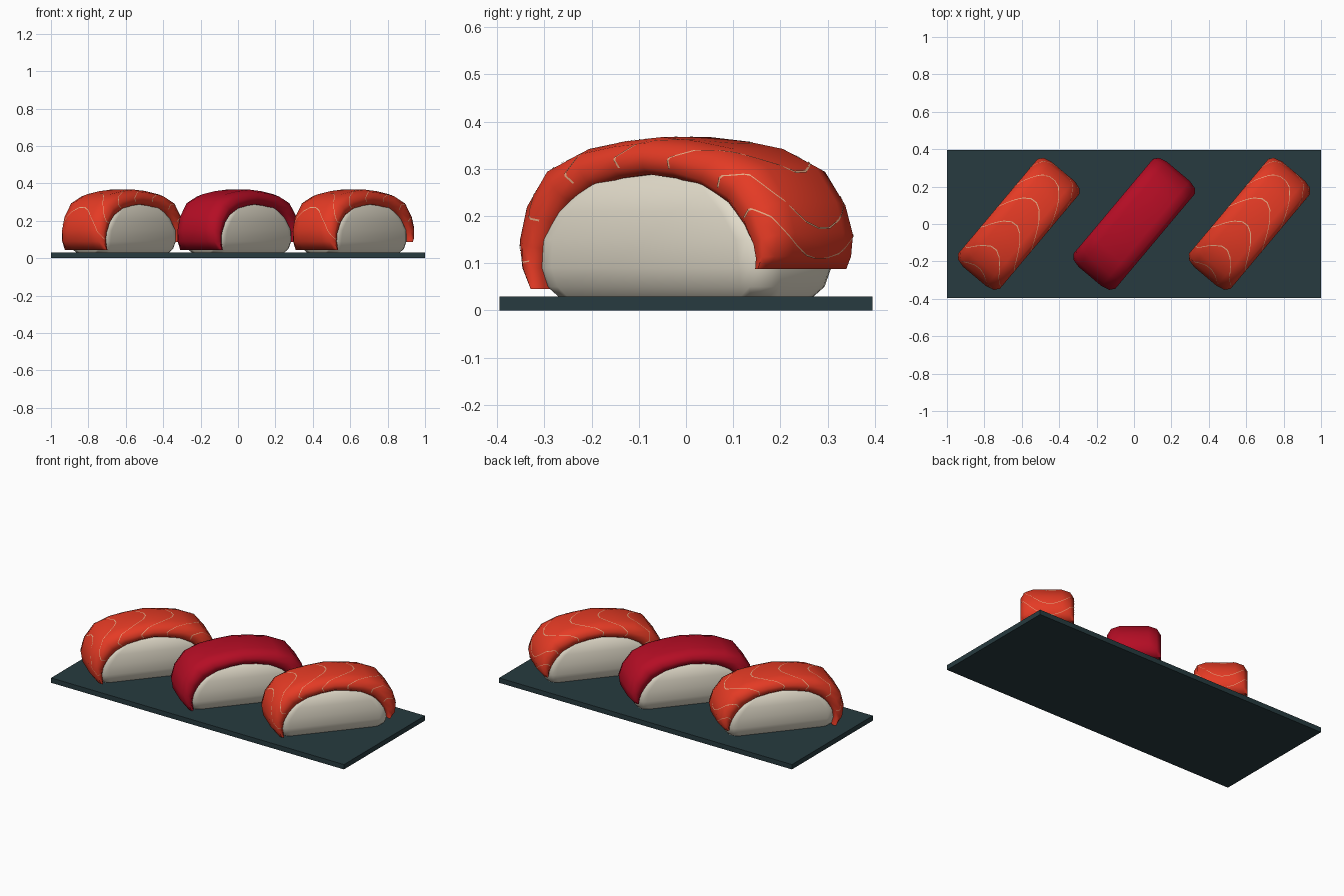
import bpy, bmesh, math
from mathutils import Vector, Matrix

if "Cube" in bpy.data.objects:
    bpy.data.objects.remove(bpy.data.objects["Cube"])


def material(name, rgb):
    m = bpy.data.materials.new(name)
    m.diffuse_color = (*rgb, 1)
    m.use_nodes = True
    m.node_tree.nodes["Principled BSDF"].inputs["Base Color"].default_value = m.diffuse_color
    return m


SLATE = material("dark_slate", (0.020, 0.043, 0.050))
RICE = material("rice_white", (0.76, 0.71, 0.59))
SALMON = material("salmon_orange", (0.78, 0.043, 0.018))
TUNA = material("tuna_red", (0.46, 0.004, 0.018))
FAT = material("pale_fat_lines", (0.85, 0.42, 0.24))

# Topping side profile: outer and inner lines as (along, height)
OUTER = [(-.322, .045), (-.356, .09), (-.366, .15), (-.348, .225), (-.29, .305),
         (-.2, .342), (-.1, .358), (0, .367), (.1, .358), (.2, .342),
         (.29, .305), (.348, .23), (.368, .165), (.36, .115), (.335, .088)]
INNER = [(-.29, .045), (-.298, .09), (-.29, .13), (-.26, .185), (-.215, .23),
         (-.15, .262), (-.075, .28), (0, .288), (.075, .28), (.15, .262),
         (.22, .228), (.265, .18), (.292, .135), (.302, .11), (.305, .088)]
# Topping cross-section: (half width, depth from outer to inner line)
HALF = [(.08, 0), (.125, .15), (.146, .48), (.142, .82), (.122, 1)]
SECTION = [(-w, d) for w, d in reversed(HALF)] + HALF


def make(name, verts, faces, mat, place, angle=45):
    me = bpy.data.meshes.new(name)
    me.from_pydata([place @ Vector(v) for v in verts], [], faces)
    bm = bmesh.new()
    bm.from_mesh(me)
    bmesh.ops.recalc_face_normals(bm, faces=bm.faces)
    bm.to_mesh(me)
    bm.free()
    me.materials.append(mat)
    me.shade_smooth()
    me.set_sharp_from_angle(angle=math.radians(angle))
    ob = bpy.data.objects.new(name, me)
    bpy.context.collection.objects.link(ob)
    return ob


def loft(rings):
    """Closed skin through rings of equal length, capped at both ends."""
    n = len(rings[0])
    verts = [v for r in rings for v in r]
    faces = [(i * n + j, i * n + (j + 1) % n, (i + 1) * n + (j + 1) % n, (i + 1) * n + j)
             for i in range(len(rings) - 1) for j in range(n)]
    faces += [tuple(range(n)), tuple(range(len(verts) - n, len(verts)))]
    return verts, faces


def section_point(i, j):
    w, d = SECTION[j]
    (t0, z0), (t1, z1) = OUTER[i], INNER[i]
    return Vector((t0 + (t1 - t0) * d, w, z0 + (z1 - z0) * d))


def surface(u, v):
    """Point just above the topping at fractional station u and section place v."""
    i, j = min(int(u), len(OUTER) - 2), min(int(v), len(SECTION) - 2)
    a = section_point(i, j).lerp(section_point(i + 1, j), u - i)
    b = section_point(i, j + 1).lerp(section_point(i + 1, j + 1), u - i)
    p = a.lerp(b, v - j)
    up = Vector((OUTER[i][0] - INNER[i][0], 0, OUTER[i][1] - INNER[i][1])).normalized()
    side = p.y / .146
    return p + 0.0025 * (up * (1 - side ** 2) + Vector((0, side, 0)))


def rounded_ring(a, b, z, r, seg=4):
    pts = []
    for q, (sx, sy) in enumerate([(1, 1), (-1, 1), (-1, -1), (1, -1)]):
        for k in range(seg + 1):
            g = math.pi / 2 * (q + k / seg)
            pts.append((sx * (a - r) + r * math.cos(g), sy * (b - r) + r * math.sin(g), z))
    return pts


def sushi(kind, x, fish, striped):
    place = Matrix.Translation((x, 0, 0)) @ Matrix.Rotation(math.radians(50), 4, 'Z')
    # rice loaf
    rings = [rounded_ring(a, b, z, r) for z, a, b, r in [
        (.03, .295, .105, .055), (.05, .312, .123, .06), (.09, .324, .134, .065),
        (.15, .318, .138, .065), (.21, .275, .137, .065), (.27, .2, .128, .06),
        (.305, .12, .09, .05)]]
    make(kind + "_rice", *loft(rings), RICE, place)
    # fish slice draped over the rice
    rings = [[section_point(i, j) for j in range(len(SECTION))] for i in range(len(OUTER))]
    make(kind + "_slice", *loft(rings), fish, place, 60)
    # curved fat lines lying on the slice
    if striped:
        verts, faces, steps = [], [], 30
        for u0 in (3.6, 5.2, 6.9, 8.5, 10.2, 11.9, 13.2):
            for k in range(steps + 1):
                v = 1.2 + 6.6 * k / steps
                w = surface(7, v).y / .146
                u = max(.3, u0 - 1.9 * (w - .1) ** 2)
                verts += [surface(u - .03, v), surface(u + .03, v)]
                if k:
                    n = len(verts)
                    faces.append((n - 4, n - 3, n - 1, n - 2))
        make(kind + "_fat_lines", verts, faces, FAT, place)


# serving slate
bpy.ops.mesh.primitive_cube_add(size=1, location=(0, 0, .015))
slate = bpy.context.object
slate.name = "serving_slate"
slate.scale = (2, .79, .03)
slate.data.materials.append(SLATE)

sushi("left_salmon", -.617, SALMON, True)
sushi("middle_tuna", 0, TUNA, False)
sushi("right_salmon", .617, SALMON, True)
